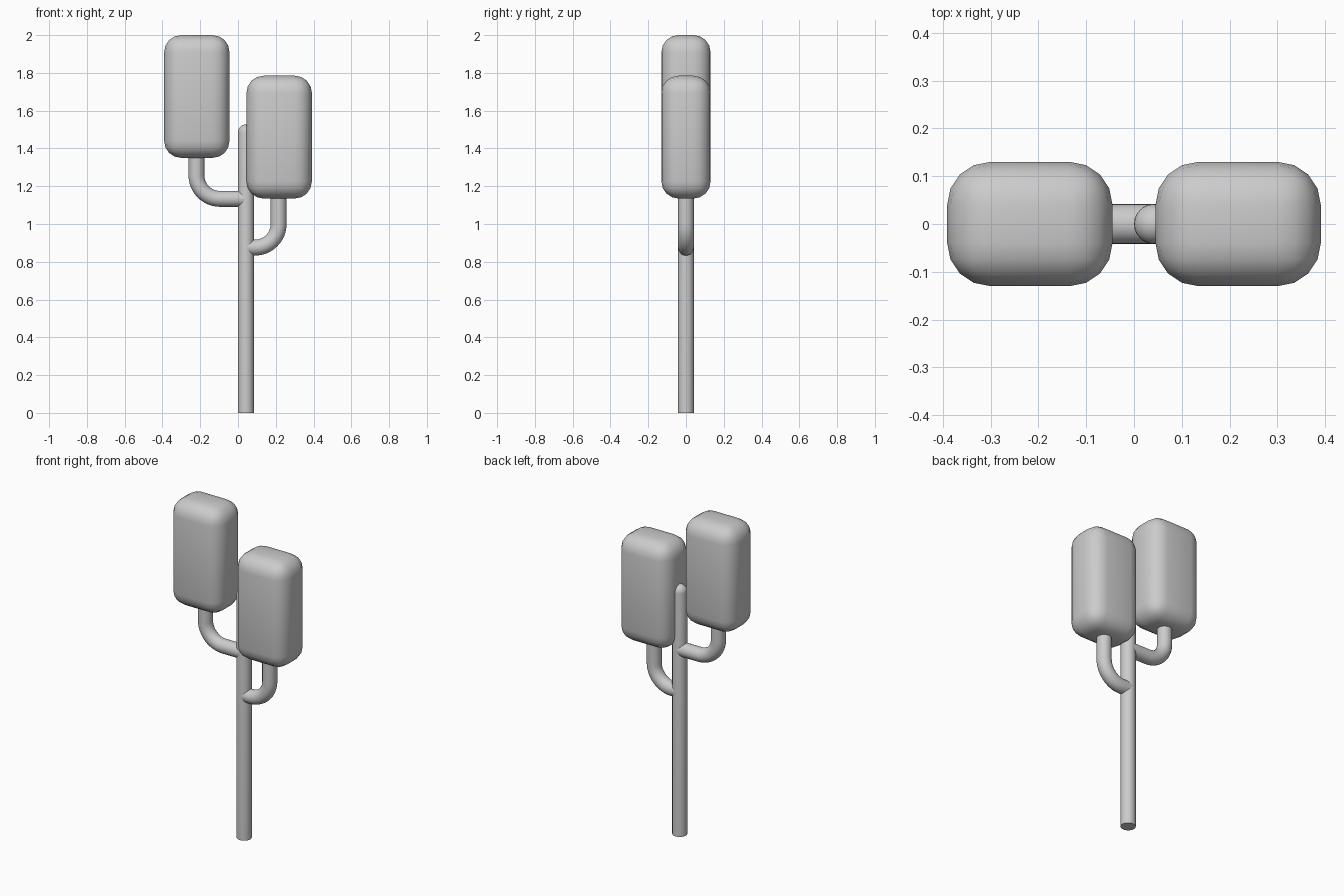
import bpy, bmesh, math
from mathutils import Vector

cube = bpy.data.objects.get("Cube")
if cube:
    bpy.data.objects.remove(cube, do_unlink=True)

GREY = (0.6, 0.6, 0.6, 1.0)
RADIUS = 0.042      # stem and branches
STEM_X = 0.042
SIDES = 24

mat = bpy.data.materials.new("plain grey")
mat.use_nodes = True
mat.diffuse_color = GREY
mat.node_tree.nodes["Principled BSDF"].inputs["Base Color"].default_value = GREY


def finish(name, bm, angle=40):
    bmesh.ops.recalc_face_normals(bm, faces=bm.faces[:])
    mesh = bpy.data.meshes.new(name)
    bm.to_mesh(mesh)
    bm.free()
    mesh.materials.append(mat)
    obj = bpy.data.objects.new(name, mesh)
    bpy.context.collection.objects.link(obj)
    bpy.ops.object.select_all(action="DESELECT")
    obj.select_set(True)
    bpy.context.view_layer.objects.active = obj
    bpy.ops.object.shade_smooth_by_angle(angle=math.radians(angle))
    return obj


def tube(name, rings):
    """Sweep a circle in the XZ plane through (point, tangent, radius) rings."""
    bm = bmesh.new()
    loops = []
    for point, tangent, radius in rings:
        side = Vector((0, 1, 0))
        across = side.cross(tangent)
        loop = []
        for i in range(SIDES):
            a = math.tau * i / SIDES
            loop.append(bm.verts.new(point + radius * (math.cos(a) * across + math.sin(a) * side)))
        loops.append(loop)
    for low, high in zip(loops, loops[1:]):
        for i in range(SIDES):
            j = (i + 1) % SIDES
            bm.faces.new((low[i], low[j], high[j], high[i]))
    bm.faces.new(loops[0])
    bm.faces.new(loops[-1])
    return finish(name, bm)


def branch(name, direction, x, z, top, bend):
    """Leave the stem sideways, then turn upward into a crown."""
    out, up = Vector((direction, 0, 0)), Vector((0, 0, 1))
    centre = Vector((x - direction * bend, 0, z + bend))
    rings = [(Vector((STEM_X, 0, z)), out, RADIUS)]
    for i in range(13):
        a = math.pi / 2 * i / 12
        point = centre + bend * (math.sin(a) * out - math.cos(a) * up)
        rings.append((point, math.cos(a) * out + math.sin(a) * up, RADIUS))
    rings.append((Vector((x, 0, top)), up, RADIUS))
    return tube(name, rings)


def crown(name, x, bottom, top):
    """Rounded block of foliage."""
    bm = bmesh.new()
    bmesh.ops.create_cube(bm, size=1)
    bmesh.ops.scale(bm, vec=(0.346, 0.26, top - bottom), verts=bm.verts)
    bmesh.ops.translate(bm, vec=(x, 0, (top + bottom) / 2), verts=bm.verts)
    bmesh.ops.bevel(bm, geom=bm.edges[:], offset=0.09, segments=4,
                    profile=0.5, affect="EDGES", clamp_overlap=True)
    return finish(name, bm, 60)


# Upright stem with a domed tip
up = Vector((0, 0, 1))
stem_rings = [(Vector((STEM_X, 0, 0)), up, RADIUS)]
for i in range(7):
    a = math.pi / 2 * i / 6.3
    height = 1.485 + RADIUS * math.sin(a)
    stem_rings.append((Vector((STEM_X, 0, height)), up, RADIUS * math.cos(a)))
tube("stem", stem_rings)

# Two side branches, each carrying a crown
branch("right_branch", -1, -0.22, 1.133, 1.42, 0.125)
branch("left_branch", 1, 0.215, 0.875, 1.2, 0.125)
crown("right_crown", -0.218, 1.35, 2.0)
crown("left_crown", 0.218, 1.135, 1.785)
